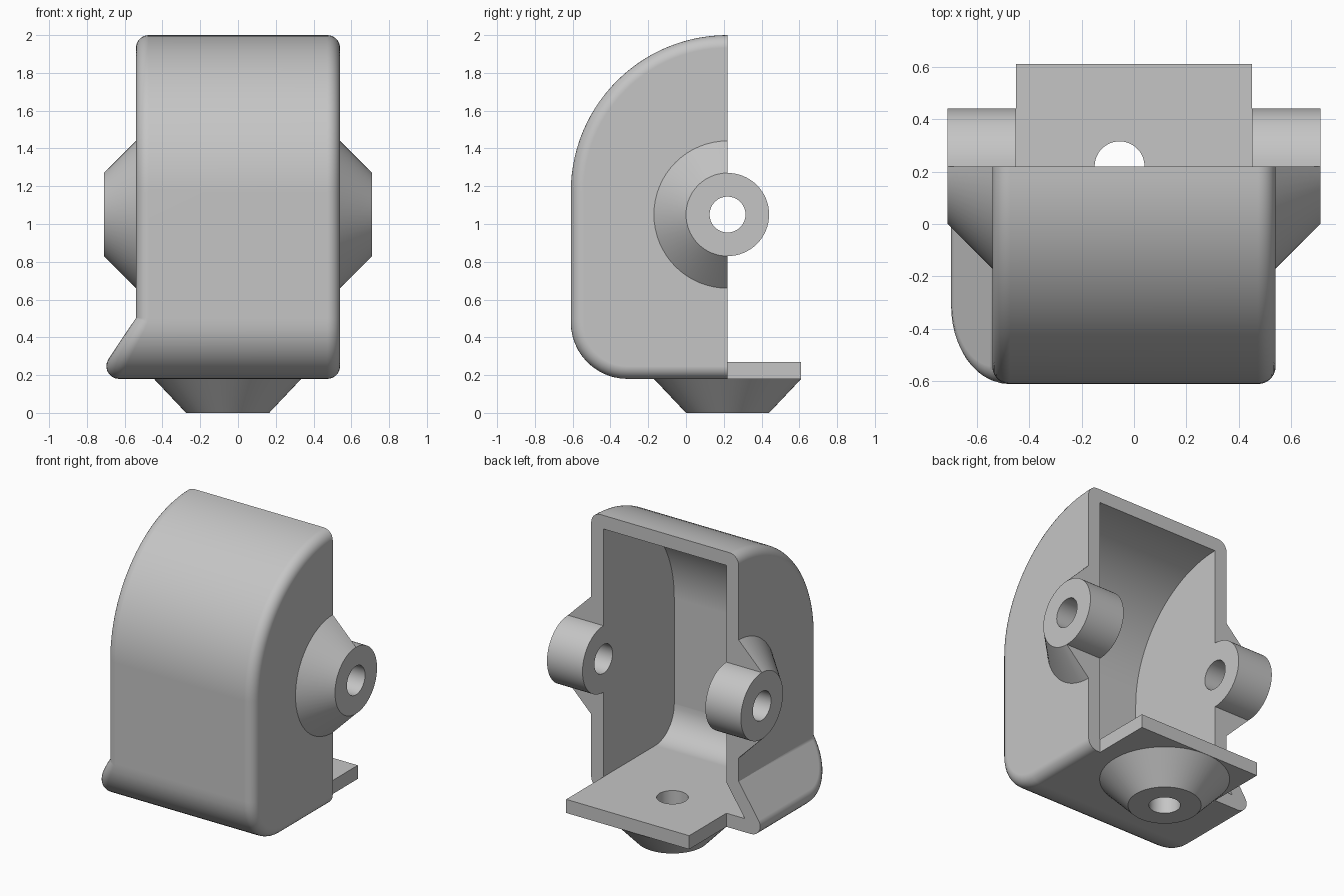
import bpy, bmesh, math
from mathutils import Vector, Matrix

cube = bpy.data.objects.get("Cube")
if cube:
    bpy.data.objects.remove(cube, do_unlink=True)

BACK = 0.22          # plane of the open back
WALL = 0.09
ARC_Z = 1.17         # centre height of the big top curve
AXIS_Z = 1.05        # height of the side boss axis
FOOT_X = -0.055      # bottom boss offset
SLOPE = 0.667        # sideways spread of the flared skirt
HOLE, RIM, BASE = 0.095, 0.22, 0.39

grey = bpy.data.materials.new("light_grey")
grey.use_nodes = True
colour = (0.56, 0.56, 0.56, 1)
grey.diffuse_color = colour
grey.node_tree.nodes["Principled BSDF"].inputs["Base Color"].default_value = colour


def finish(bm, name):
    bmesh.ops.remove_doubles(bm, verts=bm.verts, dist=1e-5)
    bmesh.ops.recalc_face_normals(bm, faces=bm.faces)
    mesh = bpy.data.meshes.new(name)
    bm.to_mesh(mesh)
    bm.free()
    mesh.materials.append(grey)
    obj = bpy.data.objects.new(name, mesh)
    bpy.context.collection.objects.link(obj)
    return obj


def activate(obj):
    bpy.ops.object.select_all(action='DESELECT')
    obj.select_set(True)
    bpy.context.view_layer.objects.active = obj


def smooth(obj):
    activate(obj)
    bpy.ops.object.shade_smooth_by_angle(angle=math.radians(30))
    mod = obj.modifiers.new("even_shading", 'WEIGHTED_NORMAL')
    mod.keep_sharp = True


def cut(obj, cutter):
    activate(obj)
    mod = obj.modifiers.new("cut", 'BOOLEAN')
    mod.operation, mod.solver, mod.object = 'DIFFERENCE', 'EXACT', cutter
    bpy.ops.object.modifier_apply(modifier=mod.name)


def side_profile(inset, corner, knee, tail=0):
    """Side outline from top back to bottom back, as (point, outward normal)."""
    front, floor = -0.61 + inset, 0.18 + inset
    pts = []

    def arc(cy, cz, rad, start, steps):
        for i in range(steps + 1):
            a = math.radians(start + 90 * i / steps)
            n = Vector((0, math.cos(a), math.sin(a)))
            pts.append((Vector((0, cy, cz)) + n * rad, n))

    arc(BACK, ARC_Z, BACK - front, 90, 28)
    pts.append((Vector((0, front, knee)), Vector((0, -1, 0))))
    arc(front + corner, floor + corner, corner, 180, 12)
    up = Vector((0, 0, 1))
    pts.append((Vector((0, BACK + tail, floor)), -up))
    if tail:
        pts.insert(0, (pts[0][0] + Vector((0, tail, 0)), up))
    return pts


def hood(name, profile, half, knee, r, segs=7):
    """Solid with a flared skirt on one side and rolling-ball rounded rims."""
    bm = bmesh.new()
    cache = {}

    def vert(co):
        key = tuple(round(c, 5) for c in co)
        if key not in cache:
            cache[key] = bm.verts.new(co)
        return cache[key]

    def face(verts):
        unique = list(dict.fromkeys(verts))
        if len(unique) > 2 and not bm.faces.get(unique):
            bm.faces.new(unique)

    slant = math.hypot(1, SLOPE)
    rows = []
    for p, n in profile:
        c = p - n * r
        drop = knee - c.z
        if drop <= 0:
            x, m = -half + r, Vector((-1, 0, 0))
        elif drop < r * SLOPE / slant:
            x = -half + math.sqrt(r * r - drop * drop)
            m = Vector((-half - x, 0, drop)) / r
        else:
            x = -half - SLOPE * drop + slant * r
            m = Vector((-1, 0, SLOPE)) / slant
        left = Vector((x, c.y, c.z))
        right = Vector((half - r, c.y, c.z))
        ts = [i / segs for i in range(segs + 1)]
        row = [vert(left + r * m.slerp(n, t)) for t in ts]
        row += [vert(right + r * n.slerp(Vector((1, 0, 0)), t)) for t in ts]
        rows.append(row)
    for a, b in zip(rows, rows[1:]):
        for i in range(len(a) - 1):
            face([a[i], a[i + 1], b[i + 1], b[i]])
    # Flat sides and back
    corner = vert(Vector((-half, profile[0][0].y, knee)))
    ends = [row[0] for row in rows]
    face([v for v in ends if v.co.z > knee - 1e-4] + [corner])
    face([v for v in ends if v.co.z < knee + 1e-4] + [corner])
    face([row[-1] for row in rows])
    face(rows[0] + rows[-1][::-1] + [corner])
    return finish(bm, name)


def lathe(name, profile, place, start, sweep, steps=32, closed=True):
    """Turn (radius, height) points about local z; part turns get end caps."""
    bm = bmesh.new()
    rings = []
    for i in range(steps + 1):
        a = math.radians(start + sweep * i / steps)
        rings.append([bm.verts.new(place @ Vector((rad * math.cos(a), rad * math.sin(a), h)))
                      for rad, h in profile])
    count = len(profile)
    for a, b in zip(rings, rings[1:]):
        for i in range(count if closed else count - 1):
            j = (i + 1) % count
            bm.faces.new([a[i], a[j], b[j], b[i]])
    if sweep < 360:
        bm.faces.new(rings[0])
        bm.faces.new(rings[-1])
    return finish(bm, name)


def hole_cutter(name, place, length):
    bm = bmesh.new()
    bmesh.ops.create_cone(bm, cap_ends=True, segments=64, radius1=HOLE, radius2=HOLE,
                          depth=length, matrix=place)
    obj = finish(bm, name)
    obj.hide_render = True
    return obj


# Hollow hood
shell = hood("shell", side_profile(0, 0.3, 0.503), 0.54, 0.503, 0.067)
cavity = hood("cavity_cutter", side_profile(WALL, 0.2, 0.473, 0.2), 0.45, 0.473, 0)

# Floor tongue reaching out of the back
bm = bmesh.new()
bmesh.ops.create_cube(bm, size=1, matrix=Matrix.Translation((0, (BACK + 0.61) / 2, 0.18 + WALL / 2))
                      @ Matrix.Diagonal((0.9, 0.61 - BACK, WALL, 1)))
tongue = finish(bm, "floor_tongue")

# Bolt holes
axle_at = Matrix.Translation((0, BACK, AXIS_Z)) @ Matrix.Rotation(math.pi / 2, 4, 'Y')
foot_at = Matrix.Translation((FOOT_X, BACK, 0))
axle_hole = hole_cutter("axle_hole_cutter", axle_at, 2)
foot_hole = hole_cutter("foot_hole_cutter", foot_at, 1)
for cutter in (cavity, axle_hole, foot_hole):
    cut(shell, cutter)
cut(tongue, foot_hole)
for cutter in (cavity, axle_hole, foot_hole):
    bpy.data.objects.remove(cutter, do_unlink=True)

# Side bosses: half cone on the wall, half cylinder behind it
parts = [shell, tongue]
for side, s in (("left", 1), ("right", -1)):
    cone = [(BASE, 0.54 * s), (RIM, 0.71 * s), (HOLE, 0.71 * s), (HOLE, 0.54 * s)]
    tube = [(RIM, 0.45 * s), (RIM, 0.71 * s), (HOLE, 0.71 * s), (HOLE, 0.45 * s)]
    parts.append(lathe(side + "_boss_cone", cone, axle_at, 180, 180))
    parts.append(lathe(side + "_boss_tube", tube, axle_at, 0, 180))

# Bottom boss
foot = [(BASE, 0.18), (RIM, 0), (HOLE, 0), (HOLE, 0.18)]
parts.append(lathe("bottom_boss", foot, foot_at, 0, 360, 64, closed=False))

for part in parts:
    smooth(part)
